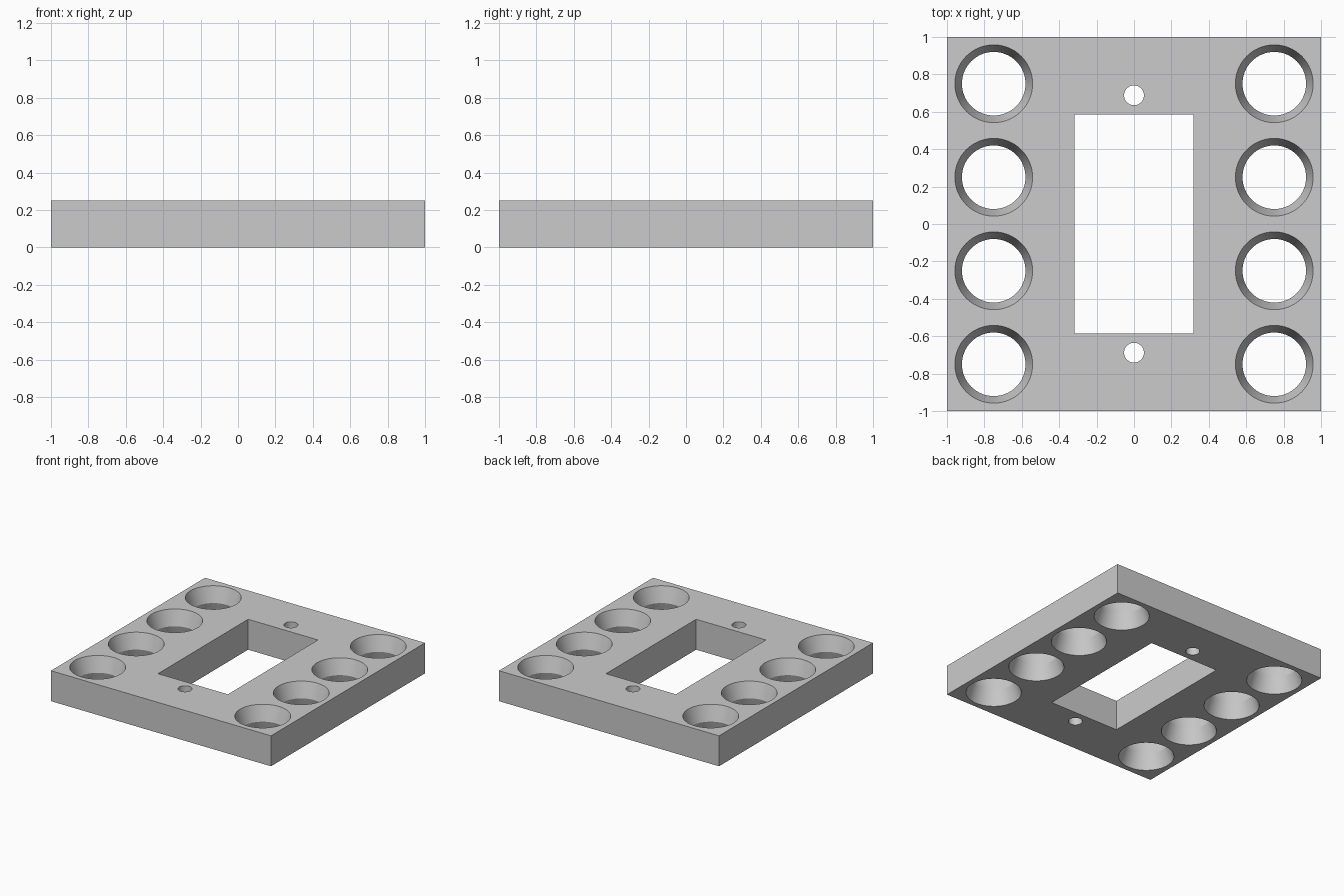
import bpy
import bmesh
from math import radians
from mathutils import Matrix

default = bpy.data.objects.get("Cube")
if default:
    bpy.data.objects.remove(default, do_unlink=True)

SIZE, THICK = 2.0, 0.25
RIM, NECK, OVER = 0.208, 0.17, 0.02   # hourglass hole radii, cutter overshoot
MID = THICK / 2


def box(bm, x, y, z):
    m = Matrix.Translation((0, 0, MID)) @ Matrix.Diagonal((x, y, z, 1))
    bmesh.ops.create_cube(bm, size=1, matrix=m)


def lathe(bm, x, y, rings, sides=64):
    """Closed column of circular rings given as (radius, z)."""
    loops = []
    for r, z in rings:
        c = bmesh.ops.create_circle(bm, segments=sides, radius=r,
                                    matrix=Matrix.Translation((x, y, z)))
        loops.append(c["verts"])
    for a, b in zip(loops, loops[1:]):
        for i in range(sides):
            j = (i + 1) % sides
            bm.faces.new((a[i], a[j], b[j], b[i]))
    bm.faces.new(loops[0])
    bm.faces.new(loops[-1])


def make_object(name, bm):
    bmesh.ops.recalc_face_normals(bm, faces=bm.faces)
    mesh = bpy.data.meshes.new(name)
    bm.to_mesh(mesh)
    bm.free()
    obj = bpy.data.objects.new(name, mesh)
    bpy.context.collection.objects.link(obj)
    return obj


# Square plate
bm = bmesh.new()
box(bm, SIZE, SIZE, THICK)
plate = make_object("mounting_plate", bm)

# Cutters: central window, two screw holes, two rows of waisted holes
bm = bmesh.new()
box(bm, 0.635, 1.17, THICK + 2 * OVER)
for y in (-0.688, 0.688):
    lathe(bm, 0, y, [(0.053, -OVER), (0.053, THICK + OVER)], 48)
outer = RIM + (RIM - NECK) * OVER / MID
for x in (-0.75, 0.75):
    for y in (-0.75, -0.25, 0.25, 0.75):
        lathe(bm, x, y, [(outer, -OVER), (NECK, MID), (outer, THICK + OVER)])
cutter = make_object("hole_cutter", bm)
cutter.hide_render = True

# Cut the openings and keep the finished mesh
mod = plate.modifiers.new("openings", "BOOLEAN")
mod.operation = "DIFFERENCE"
mod.solver = "EXACT"
mod.object = cutter
bpy.ops.object.select_all(action="DESELECT")
bpy.context.view_layer.objects.active = plate
plate.select_set(True)
bpy.ops.object.modifier_apply(modifier=mod.name)
bpy.data.objects.remove(cutter, do_unlink=True)
bpy.ops.object.shade_smooth_by_angle(angle=radians(25))

# Plain grey material
grey = bpy.data.materials.new("light_grey")
grey.use_nodes = True
colour = (0.6, 0.6, 0.6, 1)
grey.diffuse_color = colour
grey.node_tree.nodes["Principled BSDF"].inputs["Base Color"].default_value = colour
plate.data.materials.clear()
plate.data.materials.append(grey)
